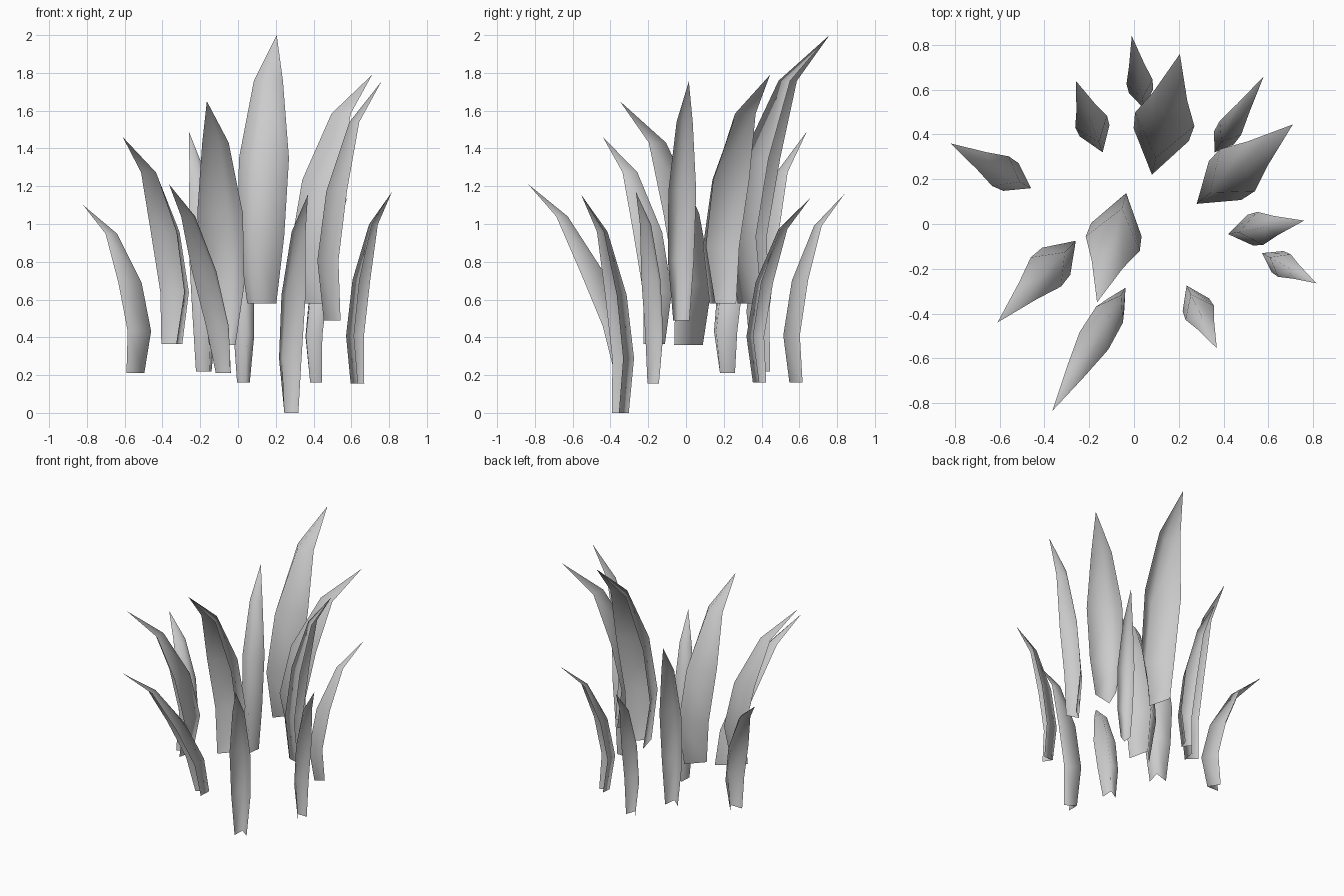
import bpy
from mathutils import Vector

# Blade template, five stations from base to tip
RISE = (0.0, 0.25, 0.54, 0.83, 1.0)      # height fraction
WIDTH = (0.58, 0.93, 1.0, 0.58, 0.0)     # half width fraction
FOLD = (1.1, 1.35, 1.3, 0.6, 0.0)        # depth of the V fold, per half width
CURVED = (0.10, 0.0, 0.14, 0.5, 1.0)     # keel path for a normal blade
LEANING = (0.0, 0.06, 0.28, 0.62, 1.0)   # keel path for the leaning blade

# inner keel x, y | tip x, y | base z, tip z | half width | keel path
BLADES = [
    (-0.46, 0.16, -0.82, 0.36, 0.21, 1.10, 0.076, CURVED),
    (-0.14, 0.32, -0.26, 0.64, 0.22, 1.49, 0.076, CURVED),
    (0.045, 0.515, -0.01, 0.84, 0.16, 1.16, 0.059, CURVED),
    (0.08, 0.22, 0.205, 0.76, 0.58, 2.00, 0.136, CURVED),
    (0.36, 0.32, 0.58, 0.66, 0.16, 1.14, 0.057, CURVED),
    (0.28, 0.09, 0.71, 0.445, 0.58, 1.79, 0.122, CURVED),
    (0.42, -0.045, 0.76, 0.015, 0.49, 1.755, 0.075, CURVED),
    (0.572, -0.13, 0.815, -0.265, 0.155, 1.17, 0.058, CURVED),
    (0.235, -0.275, 0.37, -0.555, 0.0, 1.155, 0.071, CURVED),
    (-0.038, -0.285, -0.365, -0.835, 0.21, 1.21, 0.075, LEANING),
    (-0.26, -0.075, -0.61, -0.44, 0.365, 1.46, 0.094, CURVED),
    (-0.035, 0.138, -0.165, -0.35, 0.36, 1.65, 0.125, CURVED),
]


def blade(i, kx, ky, tx, ty, z0, z1, half, path):
    """Folded leaf: a keel on the inner side and two outer edges."""
    keel = Vector((kx, ky, 0))
    lean = Vector((tx - kx, ty - ky, 0))
    out = lean.normalized()
    side = Vector((-out.y, out.x, 0))
    verts, faces = [], []
    for p, r, w, f in zip(path, RISE, WIDTH, FOLD):
        c = keel + lean * p + Vector((0, 0, z0 + (z1 - z0) * r))
        if w == 0:
            verts.append(c)
        else:
            edge = c + out * f * half
            verts += [edge - side * w * half, c, edge + side * w * half]
    for row in range(3):
        a = row * 3
        faces += [(a, a + 1, a + 4, a + 3), (a + 1, a + 2, a + 5, a + 4)]
    faces += [(9, 10, 12), (10, 11, 12)]
    mesh = bpy.data.meshes.new(f"grass_blade_{i}")
    mesh.from_pydata(verts, [], faces)
    mesh.flip_normals()
    mesh.shade_smooth()
    obj = bpy.data.objects.new(f"grass_blade_{i}", mesh)
    bpy.context.collection.objects.link(obj)


for i, b in enumerate(BLADES, 1):
    blade(i, *b)
